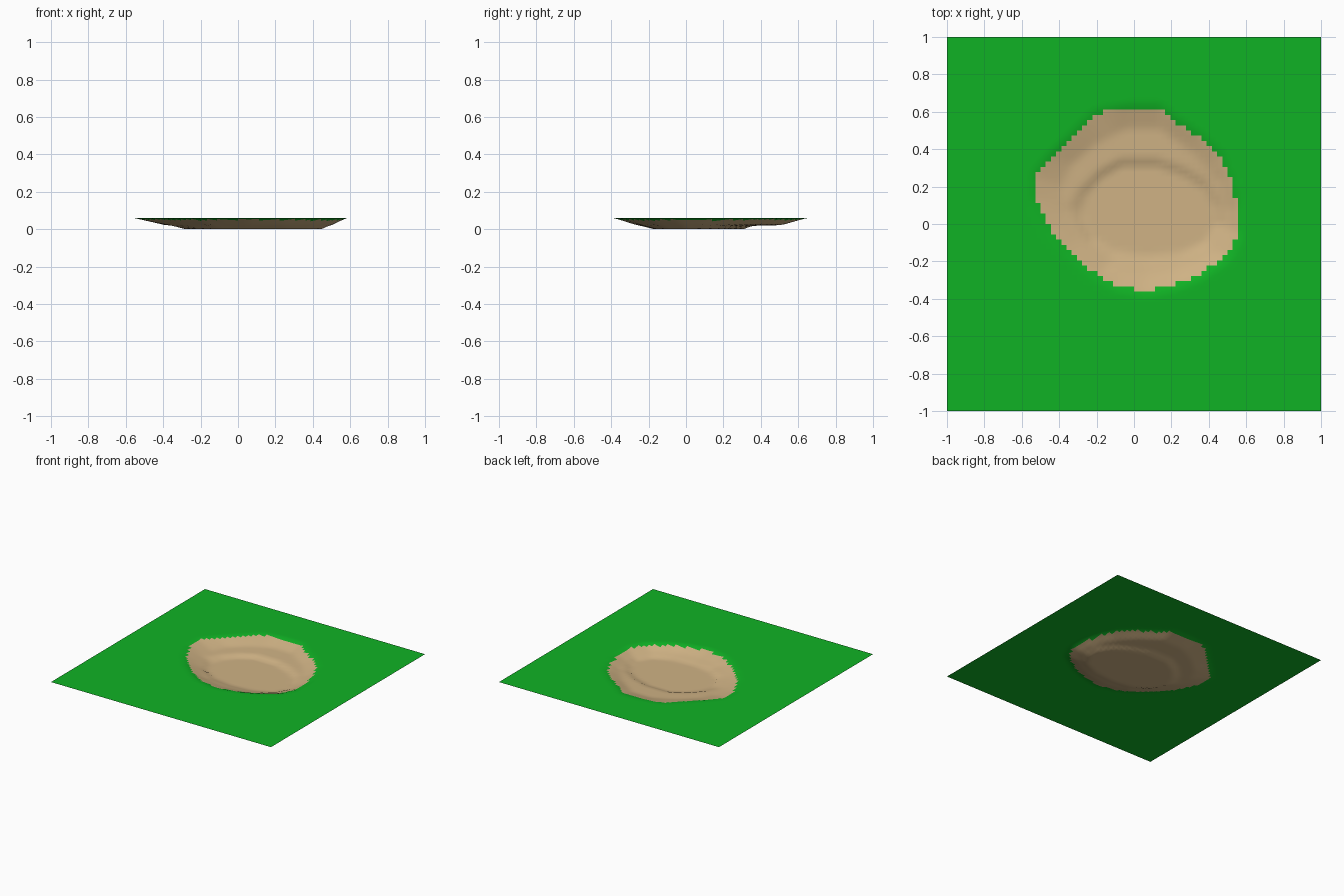
import bpy, bmesh, math

if "Cube" in bpy.data.objects:
    bpy.data.objects.remove(bpy.data.objects["Cube"])

N = 72            # grid cells per side
CX, CY = 0.06, 0.10   # middle of the pit
TOP = 0.06

# Contours of the pit, seen from above
SAND = [(.14, .62), (-.03, .62), (-.2, .59), (-.25, .54), (-.33, .46), (-.45, .35), (-.53, .25),
        (-.53, .13), (-.45, -.03), (-.35, -.15), (-.2, -.27), (-.1, -.33), (.06, -.36),
        (.2, -.33), (.35, -.27), (.5, -.17), (.555, -.05), (.555, .1), (.52, .23),
        (.47, .35), (.35, .46), (.22, .55)]
LEDGE_OUT = [(.13, .51), (-.04, .51), (-.2, .43), (-.33, .32), (-.39, .2), (-.37, .07), (-.29, -.07),
             (-.15, -.22), (.06, -.265), (.25, -.24), (.42, -.15), (.5, -.02), (.5, .08),
             (.44, .24), (.3, .39)]
LEDGE_IN = [(.13, .35), (-.07, .35), (-.2, .28), (-.3, .18), (-.35, .08), (-.26, -.08),
            (-.13, -.2), (.06, -.24), (.25, -.22), (.41, -.13), (.485, -.01), (.47, .1),
            (.4, .22), (.28, .3)]
FLOOR = [(.12, .31), (-.07, .31), (-.17, .25), (-.25, .16), (-.29, .05), (-.22, -.09),
         (-.1, -.15), (.06, -.17), (.25, -.155), (.38, -.1), (.445, 0), (.43, .1),
         (.36, .2), (.26, .26)]


def radius(poly, dx, dy):
    """Distance from pit middle to the contour along a direction."""
    for i, (ax, ay) in enumerate(poly):
        bx, by = poly[(i + 1) % len(poly)]
        ax, ay, ex, ey = ax - CX, ay - CY, bx - ax, by - ay
        det = dx * ey - dy * ex
        if abs(det) > 1e-9:
            t = (ax * ey - ay * ex) / det
            u = (ax * dy - ay * dx) / det
            if t > 0 and -1e-6 <= u <= 1 + 1e-6:
                return t
    return 0.5


def polar(x, y):
    r = math.hypot(x - CX, y - CY) or 1e-6
    return r, (x - CX) / r, (y - CY) / r


def height(x, y):
    r, dx, dy = polar(x, y)
    steps = [(radius(FLOOR, dx, dy), 0), (radius(LEDGE_IN, dx, dy), .018),
             (radius(LEDGE_OUT, dx, dy), .022),
             (radius(SAND, dx, dy) + .025, TOP)]
    if r <= steps[0][0]:
        return 0
    for (r0, z0), (r1, z1) in zip(steps, steps[1:]):
        if r < r1:
            return z0 + (z1 - z0) * (r - r0) / max(r1 - r0, 1e-6)
    return TOP


def material(name, color):
    m = bpy.data.materials.new(name)
    m.diffuse_color = (*color, 1)
    m.use_nodes = True
    m.node_tree.nodes["Principled BSDF"].inputs["Base Color"].default_value = m.diffuse_color
    return m


# Grass sheet with the sunken sand pit
bm = bmesh.new()
bmesh.ops.create_grid(bm, x_segments=N, y_segments=N, size=1)
for v in bm.verts:
    v.co.z = height(v.co.x, v.co.y)
for f in bm.faces:
    c = f.calc_center_median()
    r, dx, dy = polar(c.x, c.y)
    f.material_index = int(r < radius(SAND, dx, dy))
    f.smooth = True
mesh = bpy.data.meshes.new("grass_with_sand_pit")
bm.to_mesh(mesh)
bm.free()
mesh.materials.append(material("grass green", (.005, .45, .018)))
mesh.materials.append(material("sand", (.63, .45, .235)))
bpy.context.collection.objects.link(bpy.data.objects.new("grass_with_sand_pit", mesh))
